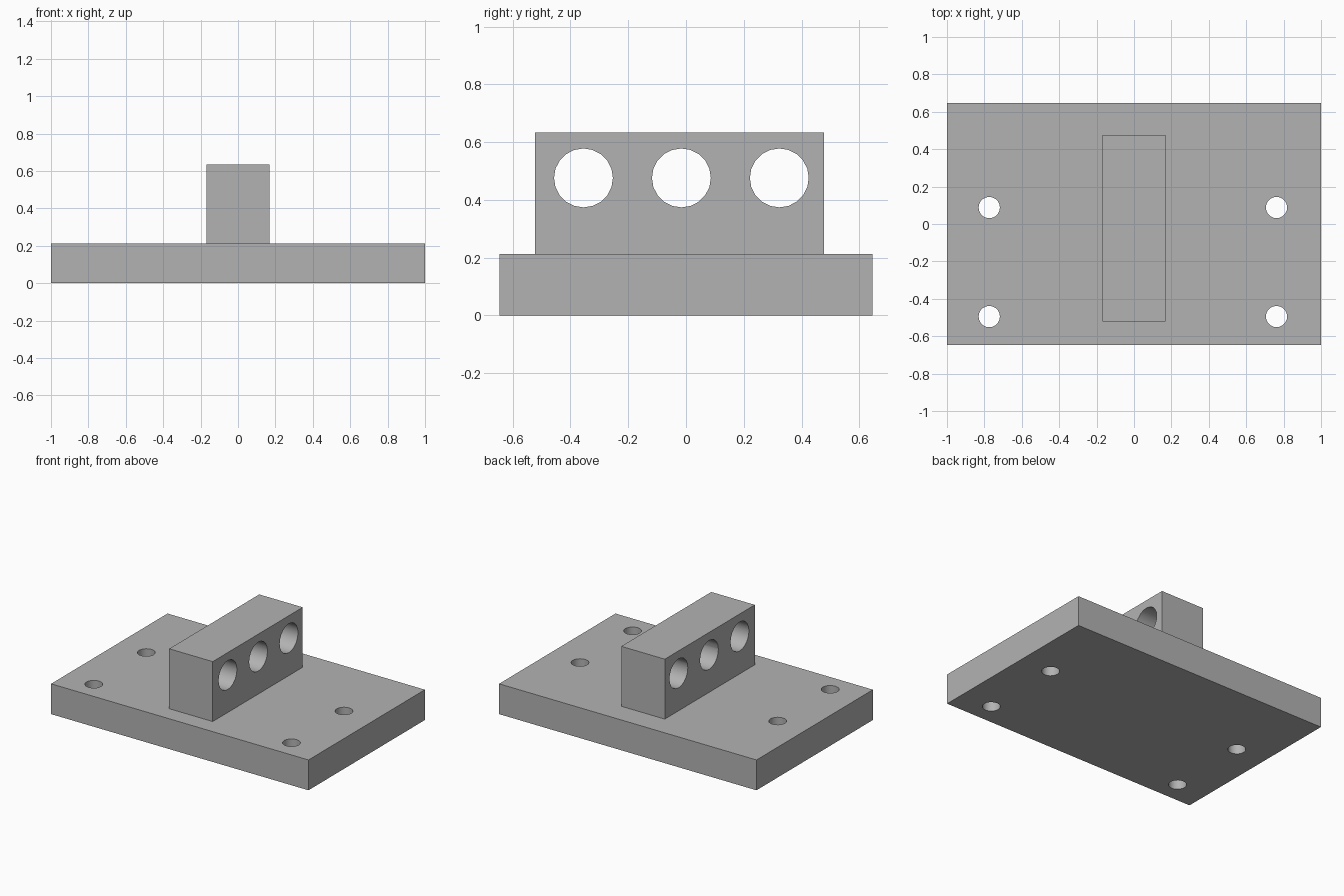
import bpy
import math

if "Cube" in bpy.data.objects:
    bpy.data.objects.remove(bpy.data.objects["Cube"], do_unlink=True)

# Single grey metal
GREY = (0.45, 0.45, 0.45, 1.0)
metal = bpy.data.materials.new("grey_metal")
metal.use_nodes = True
metal.diffuse_color = GREY
metal.node_tree.nodes["Principled BSDF"].inputs["Base Color"].default_value = GREY


def box(name, low, high):
    centre = [(a + b) / 2 for a, b in zip(low, high)]
    bpy.ops.mesh.primitive_cube_add(size=1, location=centre)
    obj = bpy.context.object
    obj.name = name
    obj.scale = [b - a for a, b in zip(low, high)]
    bpy.ops.object.transform_apply(location=False, rotation=False, scale=True)
    obj.data.materials.append(metal)
    return obj


def drill(obj, centre, radius, sides, rotation=(0, 0, 0)):
    """Cut a round through-hole, then discard the cutter."""
    bpy.ops.mesh.primitive_cylinder_add(vertices=sides, radius=radius, depth=1,
                                        location=centre, rotation=rotation)
    cutter = bpy.context.object
    cutter.hide_render = True
    cutter.data.materials.append(metal)
    mod = obj.modifiers.new("hole", "BOOLEAN")
    mod.operation = "DIFFERENCE"
    mod.solver = "EXACT"
    mod.object = cutter
    bpy.ops.object.select_all(action="DESELECT")
    bpy.context.view_layer.objects.active = obj
    obj.select_set(True)
    bpy.ops.object.modifier_apply(modifier=mod.name)
    bpy.data.objects.remove(cutter, do_unlink=True)


# Base plate with four bolt holes
PLATE_TOP = 0.213
plate = box("base_plate", (-1, -0.646, 0), (1, 0.646, PLATE_TOP))
for x in (-0.774, 0.762):
    for y in (-0.495, 0.088):
        drill(plate, (x, y, PLATE_TOP / 2), 0.057, 20)

# Upright block with three cross bores
block = box("bored_block", (-0.169, -0.522, PLATE_TOP), (0.169, 0.477, 0.634))
for y in (-0.355, -0.016, 0.323):
    drill(block, (0, y, 0.476), 0.102, 20, (0, math.pi / 2, 0))

# Smooth bores, sharp edges
for obj in (plate, block):
    bpy.ops.object.select_all(action="DESELECT")
    bpy.context.view_layer.objects.active = obj
    obj.select_set(True)
    bpy.ops.object.shade_smooth_by_angle(angle=math.radians(30))
